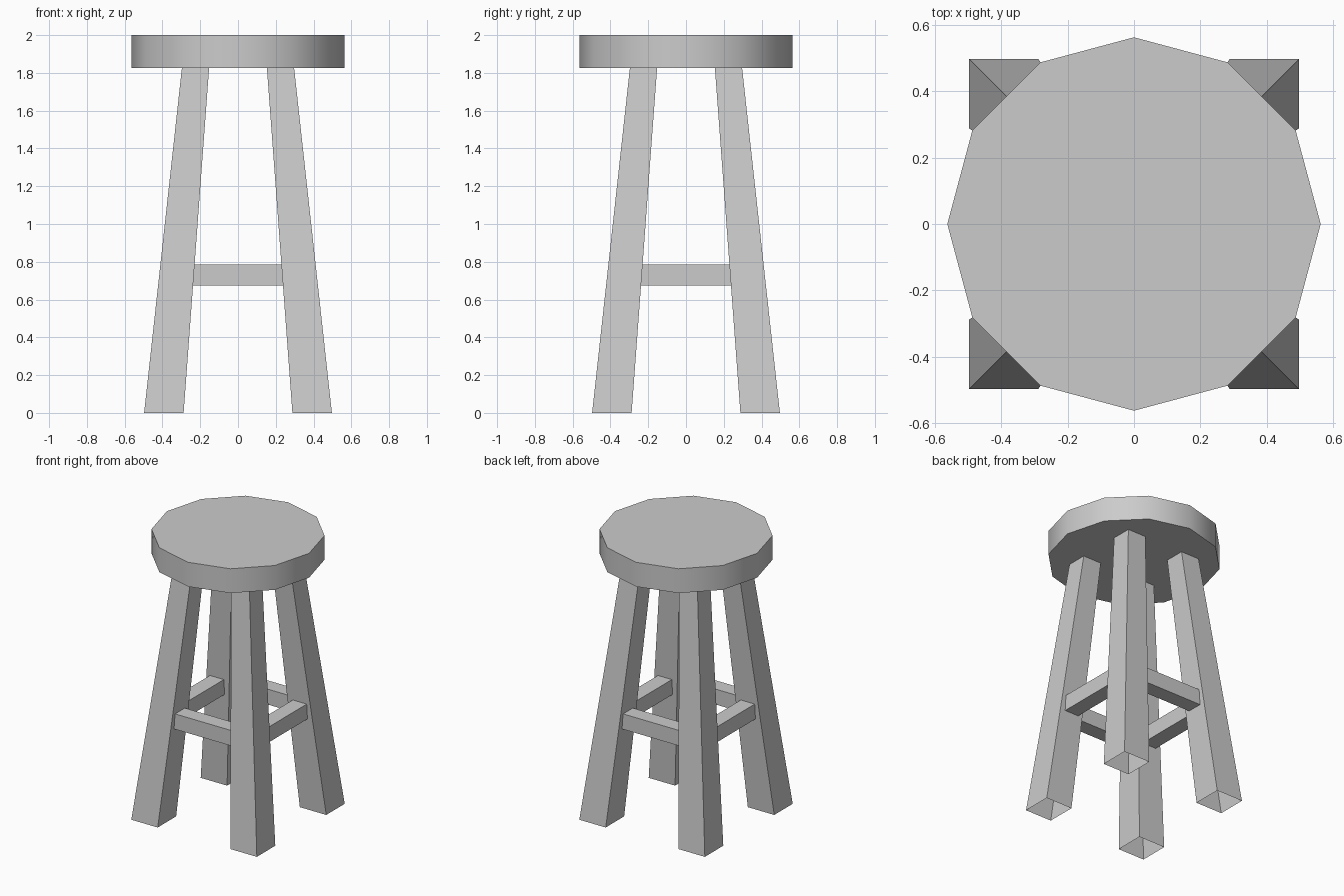
import bpy
import bmesh
from math import radians

cube = bpy.data.objects.get("Cube")
if cube:
    bpy.data.objects.remove(cube, do_unlink=True)

SEAT_BOTTOM, SEAT_TOP, SEAT_RADIUS = 1.826, 2.0, 0.563

grey = bpy.data.materials.new("plain_grey")
grey.use_nodes = True
grey.diffuse_color = (0.6, 0.6, 0.6, 1)
grey.node_tree.nodes["Principled BSDF"].inputs["Base Color"].default_value = (0.6, 0.6, 0.6, 1)


def finish(name, bm):
    bmesh.ops.recalc_face_normals(bm, faces=bm.faces)
    mesh = bpy.data.meshes.new(name)
    bm.to_mesh(mesh)
    bm.free()
    mesh.materials.append(grey)
    obj = bpy.data.objects.new(name, mesh)
    bpy.context.collection.objects.link(obj)
    return obj


# Seat: twelve-sided disc with a smooth rim
bm = bmesh.new()
bmesh.ops.create_cone(bm, cap_ends=True, segments=12, radius1=SEAT_RADIUS,
                      radius2=SEAT_RADIUS, depth=SEAT_TOP - SEAT_BOTTOM)
bmesh.ops.translate(bm, verts=bm.verts, vec=(0, 0, (SEAT_TOP + SEAT_BOTTOM) / 2))
seat = finish("seat", bm)
bpy.ops.object.select_all(action="DESELECT")
seat.select_set(True)
bpy.context.view_layer.objects.active = seat
bpy.ops.object.shade_smooth_by_angle(angle=radians(40))


# Legs: splayed, tapered tubes, open underneath
def leg(name, sx, sy):
    bm = bmesh.new()
    rings = []
    for inner, outer, z in ((0.288, 0.497, 0), (0.153, 0.297, SEAT_BOTTOM)):
        corners = ((inner, inner), (outer, inner), (outer, outer), (inner, outer))
        rings.append([bm.verts.new((sx * x, sy * y, z)) for x, y in corners])
    low, high = rings
    for i in range(4):
        j = (i + 1) % 4
        bm.faces.new((low[i], low[j], high[j], high[i]))
    top = bm.faces.new(high)
    bmesh.ops.recalc_face_normals(bm, faces=bm.faces)
    bm.faces.remove(top)
    finish(name, bm)


for side, sx in (("left", 1), ("right", -1)):
    for end, sy in (("front", -1), ("back", 1)):
        leg(f"{end}_{side}_leg", sx, sy)


# Stretchers: square bars joining neighbouring legs
def stretcher(name, x, y):
    bm = bmesh.new()
    bmesh.ops.create_cube(bm, size=1)
    size = (0.11 if x else 0.476, 0.11 if y else 0.476, 0.11)
    bmesh.ops.scale(bm, verts=bm.verts, vec=size)
    bmesh.ops.translate(bm, verts=bm.verts, vec=(x, y, 0.73))
    finish(name, bm)


OFFSET = 0.328
stretcher("front_stretcher", 0, -OFFSET)
stretcher("back_stretcher", 0, OFFSET)
stretcher("left_stretcher", OFFSET, 0)
stretcher("right_stretcher", -OFFSET, 0)
